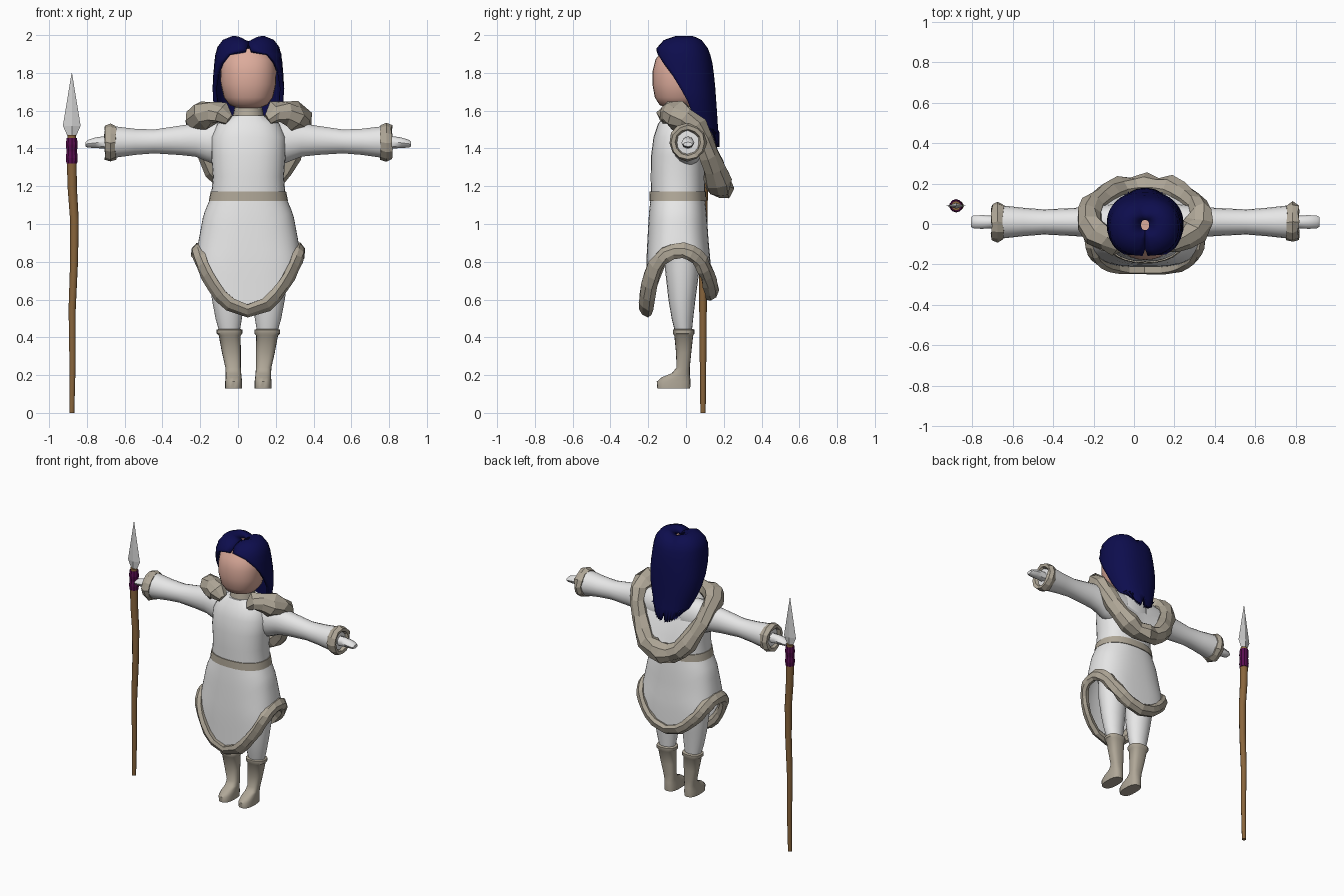
import bpy, bmesh, math, random
from mathutils import Vector

random.seed(4)
if "Cube" in bpy.data.objects:
    bpy.data.objects.remove(bpy.data.objects["Cube"])

BODY_X = 0.055  # the figure stands a little off centre because of the spear


def material(name, *rgb):
    m = bpy.data.materials.new(name)
    m.use_nodes = True
    m.diffuse_color = (*rgb, 1)
    m.node_tree.nodes["Principled BSDF"].inputs["Base Color"].default_value = (*rgb, 1)
    return m


WHITE = material("white cloth", 0.8, 0.8, 0.8)
FUR = material("beige fur", 0.43, 0.385, 0.31)
SKIN = material("skin", 0.72, 0.41, 0.33)
HAIR = material("dark blue hair", 0.004, 0.004, 0.075)
WOOD = material("wood", 0.25, 0.13, 0.045)
PURPLE = material("purple wrap", 0.1, 0.004, 0.08)
STEEL = material("pale steel", 0.65, 0.65, 0.65)


def loft(name, rings, mat, closed=True, caps=True, smooth=True, loop=False, x=BODY_X):
    """Skin a list of equal rings of points."""
    bm = bmesh.new()
    rows = [[bm.verts.new(p) for p in r] for r in rings]
    n = len(rows[0])
    pairs = list(zip(rows, rows[1:])) + ([(rows[-1], rows[0])] if loop else [])
    for a, b in pairs:
        for i in range(n if closed else n - 1):
            j = (i + 1) % n
            bm.faces.new((a[i], a[j], b[j], b[i]))
    if caps and closed and not loop:
        bm.faces.new(rows[0])
        bm.faces.new(rows[-1])
    bmesh.ops.recalc_face_normals(bm, faces=bm.faces)
    me = bpy.data.meshes.new(name)
    bm.to_mesh(me)
    bm.free()
    me.materials.append(mat)
    ob = bpy.data.objects.new(name, me)
    ob.location.x = x
    bpy.context.collection.objects.link(ob)
    if smooth:
        bpy.ops.object.select_all(action="DESELECT")
        ob.select_set(True)
        bpy.context.view_layer.objects.active = ob
        bpy.ops.object.shade_smooth_by_angle(angle=math.radians(45))
    return ob


def power(v, e):
    return math.copysign(abs(v) ** e, v)


def oval_point(a, hx, front, back, z, cx=0, p=2.0):
    """Point on a rounded outline; angle 0 faces the front."""
    x = cx + hx * power(math.sin(a), 2 / p)
    y = (front + back) / 2 - (back - front) / 2 * power(math.cos(a), 2 / p)
    return Vector((x, y, z))


def oval(z, hx, front, back, cx=0, n=20, p=2.0):
    return [oval_point(math.tau * i / n, hx, front, back, z, cx, p) for i in range(n)]


def interp(table, z):
    """Read a profile table, sorted from top to bottom, at height z."""
    for a, b in zip(table, table[1:]):
        if z >= b[0] or b is table[-1]:
            f = min(1, max(0, (a[0] - z) / (a[0] - b[0])))
            return [u + (v - u) * f for u, v in zip(a[1:], b[1:])]


def fur_tube(name, path, widths, centre, flat=1.0, loop=False, n=7, rough=0.22):
    """Shaggy low-poly roll along a path."""
    rings, count = [], len(path)
    for i, p in enumerate(path):
        nxt = path[(i + 1) % count] if loop else path[min(i + 1, count - 1)]
        prv = path[i - 1] if loop or i else path[0]
        t = (nxt - prv).normalized()
        out = p - centre
        out = (out - t * out.dot(t)).normalized()
        side = t.cross(out)
        ring = []
        for k in range(n):
            a = math.tau * k / n
            r = widths[i] * (1 + random.uniform(-rough, rough))
            ring.append(p + out * math.cos(a) * r * flat + side * math.sin(a) * r
                        + t * random.uniform(-0.3, 0.3) * widths[i] * 0.5)
        rings.append(ring)
    return loft(name, rings, FUR, smooth=False, loop=loop)


# Robe top, neck band and belt
loft("robe_top", [oval(*r, n=28, p=2.3) for r in (
    (1.12, 0.2, -0.185, 0.1), (1.25, 0.188, -0.187, 0.1), (1.36, 0.197, -0.185, 0.1),
    (1.46, 0.197, -0.172, 0.1), (1.53, 0.165, -0.148, 0.09), (1.575, 0.1, -0.115, 0.07))], WHITE)
loft("neck_band", [oval(1.56, 0.085, -0.11, 0.06), oval(1.64, 0.068, -0.09, 0.05)], FUR)
loft("belt", [oval(1.122, 0.21, -0.194, 0.108, n=28, p=2.3),
              oval(1.172, 0.2, -0.192, 0.106, n=28, p=2.3)], FUR)

# Skirt with a deep point at the front and a shorter one at the back
SKIRT = [(1.14, 0.2, -0.187, 0.1, 2.3), (1.05, 0.238, -0.197, 0.11, 2.4),
         (0.9, 0.266, -0.205, 0.12, 2.6), (0.8, 0.28, -0.21, 0.13, 2.9),
         (0.5, 0.3, -0.215, 0.14, 3.0)]


def skirt_point(a, f):
    t = abs(math.sin(a)) ** 0.67
    low = 0.54 if math.cos(a) > 0 else 0.63
    z = 1.14 + (low + (0.86 - low) * t * t - 1.14) * f
    hx, front, back, p = interp(SKIRT, z)
    return oval_point(a, hx, front, back, z, p=p)


N = 48
loft("skirt", [[skirt_point(math.tau * i / N, k / 8) for i in range(N)] for k in range(9)],
     WHITE, caps=False)
M = 34
hem = [skirt_point(math.tau * i / M, 1) for i in range(M)]
fur_tube("skirt_fur_hem", hem, [0.044] * M, Vector((0, -0.03, 0.75)), flat=0.65, loop=True, rough=0.15)

# Head
loft("head", [oval(*r, n=28, p=2.2) for r in (
    (1.615, 0.06, -0.1, 0.03), (1.63, 0.1, -0.14, 0.06), (1.67, 0.13, -0.165, 0.09),
    (1.74, 0.146, -0.178, 0.1), (1.81, 0.148, -0.177, 0.1), (1.87, 0.14, -0.162, 0.09),
    (1.93, 0.1, -0.12, 0.06))], SKIN)

# Hair: height, half width, front, back, half opening in degrees
HAIR_ROWS = (
    (1.995, 0.02, -0.03, 0.02, 0), (1.995, 0.085, -0.075, 0.055, 0), (1.975, 0.135, -0.125, 0.09, 0),
    (1.935, 0.165, -0.158, 0.118, 3), (1.9, 0.175, -0.172, 0.13, 33), (1.85, 0.181, -0.175, 0.14, 53),
    (1.79, 0.186, -0.17, 0.148, 70), (1.72, 0.19, -0.165, 0.155, 83), (1.65, 0.186, -0.16, 0.16, 92),
    (1.58, 0.165, -0.13, 0.165, 95), (1.5, 0.138, -0.09, 0.17, 104), (1.42, 0.115, -0.05, 0.178, 116))
C = 32
rows = []
for k, (z, hx, front, back, gap) in enumerate(HAIR_ROWS):
    g, row = math.radians(gap), []
    for i in range(C + 1):
        v = oval_point(g + (math.tau - 2 * g) * i / C, hx, front, back, z, p=2.3)
        v.z -= 0.028 * math.exp(-(v.x / 0.035) ** 2) * max(0, (z - 1.85) / 0.15)
        if k == len(HAIR_ROWS) - 1:
            # ragged ends, higher beside the face, parted at the back
            v.z += 0.07 * abs(1 - 2 * i / C) ** 2 + 0.012 * (-1) ** i
            v.z += 0.05 * (i in (C // 2 - 1, C // 2))
        row.append(v)
    rows.append(row)
hair = loft("hair", rows, HAIR, closed=False)
thick = hair.modifiers.new("thickness", "SOLIDIFY")
thick.thickness, thick.offset = 0.022, -1

# Fur collar over both shoulders, hanging as a loop on the back
half = [(0.1, -0.105, 1.555, 0.03), (0.145, -0.095, 1.585, 0.058), (0.195, -0.075, 1.59, 0.068),
        (0.245, -0.045, 1.575, 0.07), (0.272, 0.0, 1.555, 0.068), (0.272, 0.05, 1.52, 0.06),
        (0.255, 0.09, 1.45, 0.056), (0.22, 0.125, 1.37, 0.056), (0.18, 0.15, 1.295, 0.06),
        (0.125, 0.168, 1.235, 0.063), (0.065, 0.177, 1.2, 0.064)]
loop_pts = half + [(0, 0.178, 1.19, 0.064)] + [(-x, y, z, r) for x, y, z, r in reversed(half)]
fur_tube("fur_collar", [Vector(p[:3]) for p in loop_pts], [p[3] for p in loop_pts],
         Vector((0, -0.02, 1.4)), n=8)
loft("hood_lining", [[Vector((x * s / 4, y - 0.015 * (1 - abs(s) / 4), z)) for s in range(-4, 5)]
                     for x, y, z, r in half[5:]], WHITE, closed=False)

# Limbs, built once per side
for side, s in (("left", 1), ("right", -1)):
    def along(x, cz, ry, rz, n=18, cy=0.01):
        return [Vector((s * x, cy + ry * math.cos(math.tau * i / n), cz + rz * math.sin(math.tau * i / n)))
                for i in range(n)]

    loft(side + "_sleeve", [along(*r) for r in (
        (0.08, 1.43, 0.09, 0.115), (0.17, 1.43, 0.09, 0.12), (0.22, 1.435, 0.083, 0.105),
        (0.28, 1.445, 0.075, 0.09), (0.36, 1.443, 0.069, 0.079), (0.5, 1.437, 0.062, 0.064),
        (0.6, 1.435, 0.07, 0.07), (0.69, 1.434, 0.08, 0.082), (0.735, 1.433, 0.084, 0.086),
        (0.74, 1.43, 0.05, 0.05))], WHITE)
    loft(side + "_hand", [along(*r, n=8) for r in (
        (0.7, 1.43, 0.032, 0.034), (0.77, 1.432, 0.032, 0.032), (0.81, 1.43, 0.034, 0.028),
        (0.85, 1.425, 0.031, 0.02), (0.862, 1.422, 0.024, 0.012))], WHITE)
    cuff = along(0.73, 1.432, 0.078, 0.079, n=12)
    fur_tube(side + "_cuff", cuff, [0.033] * 12, Vector((s * 0.73, 0.01, 1.432)),
             flat=0.65, loop=True, n=6)
    loft(side + "_trouser", [oval(z, h, f, b, s * c) for z, c, h, f, b in (
        (0.42, 0.1, 0.052, -0.056, 0.03), (0.5, 0.104, 0.07, -0.076, 0.038),
        (0.6, 0.108, 0.085, -0.093, 0.05), (0.75, 0.113, 0.1, -0.11, 0.07),
        (0.95, 0.11, 0.11, -0.12, 0.085))], WHITE)
    loft(side + "_boot", [oval(z, h, f, b, s * c, p=2.6) for z, c, h, f, b in (
        (0.128, 0.078, 0.045, -0.152, 0.022), (0.165, 0.078, 0.045, -0.155, 0.024),
        (0.188, 0.078, 0.042, -0.13, 0.022), (0.21, 0.079, 0.041, -0.075, 0.02),
        (0.24, 0.081, 0.041, -0.05, 0.02), (0.32, 0.09, 0.05, -0.053, 0.028),
        (0.41, 0.099, 0.058, -0.062, 0.038), (0.42, 0.1, 0.068, -0.07, 0.045),
        (0.44, 0.1, 0.068, -0.07, 0.045), (0.445, 0.1, 0.055, -0.06, 0.035))], FUR)

# Spear
SX, SY = -0.88, 0.09


def round_rings(table, n=10):
    return [oval(z, r, SY - r, SY + r, dx, n=n) for z, r, dx in table]


loft("spear_shaft", round_rings(((0, 0.014, 0), (0.25, 0.017, 0.004), (0.55, 0.02, 0.002),
     (0.8, 0.022, 0.012), (1.02, 0.024, 0.014), (1.2, 0.026, 0.002), (1.34, 0.027, 0),
     (1.47, 0.024, 0))), WOOD, x=SX)
loft("spear_wrap", round_rings(((1.32, 0.03, 0), (1.35, 0.033, 0), (1.385, 0.029, 0),
     (1.42, 0.033, 0), (1.455, 0.029, 0))), PURPLE, x=SX, smooth=False)
loft("spear_head", [oval(z, w, SY - t, SY + t, n=4) for z, w, t in (
     (1.455, 0.018, 0.013), (1.52, 0.047, 0.014), (1.8, 0.001, 0.001))], STEEL, x=SX, smooth=False)
